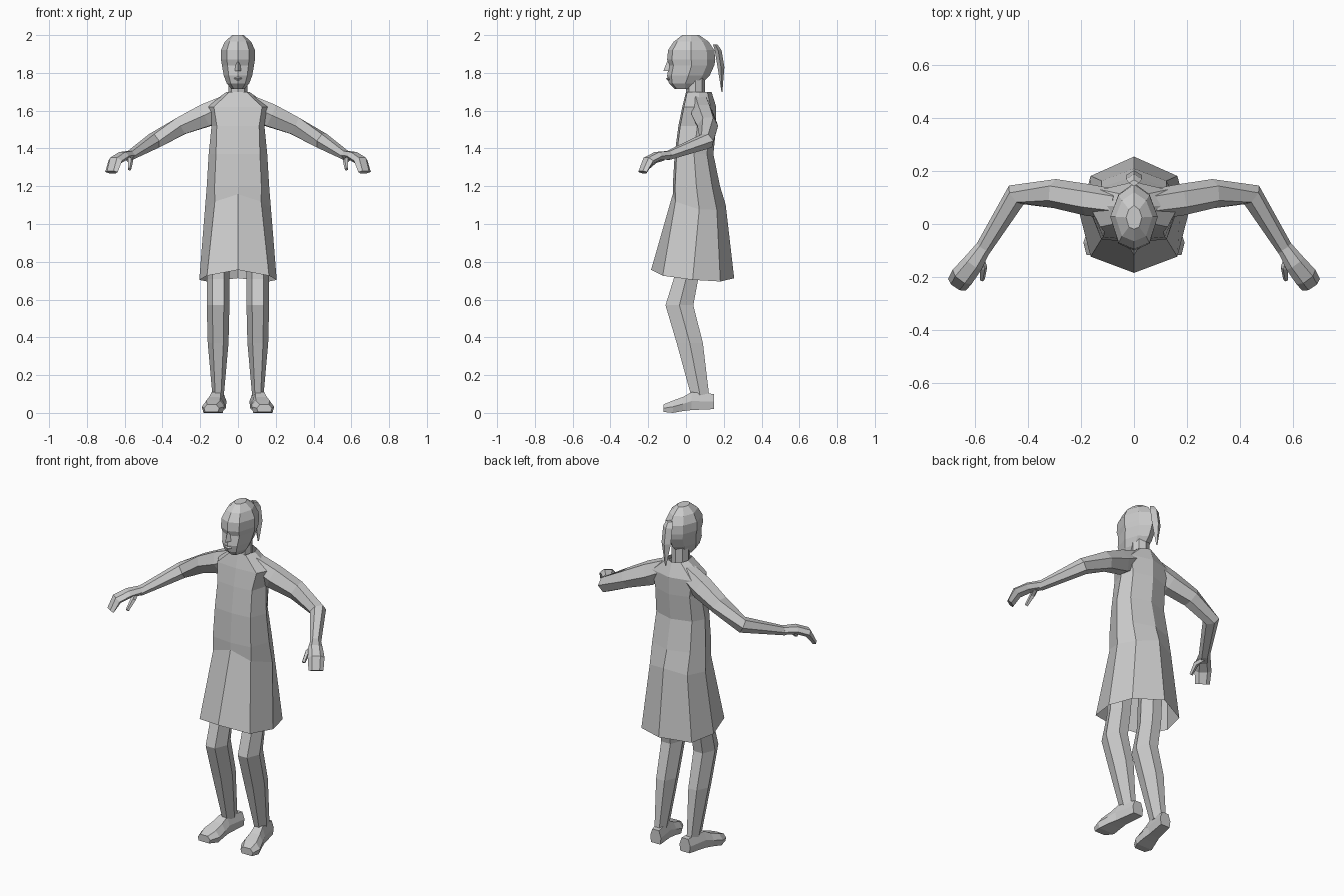
import bpy, bmesh
from math import cos, sin, tau
from mathutils import Vector

default_cube = bpy.data.objects.get("Cube")
if default_cube:
    bpy.data.objects.remove(default_cube)

colour = (0.6, 0.6, 0.6, 1)
grey = bpy.data.materials.new("plain_grey")
grey.use_nodes = True
grey.diffuse_color = colour
grey.node_tree.nodes["Principled BSDF"].inputs["Base Color"].default_value = colour

AXIS_X, AXIS_Y, AXIS_Z = Vector.Fill(3), Vector.Fill(3), Vector.Fill(3)
AXIS_X.x = AXIS_Y.y = AXIS_Z.z = 1


def loft(name, rings, capped=True):
    """Skin a list of equal rings with flat faces, closing the ends if capped."""
    bm = bmesh.new()
    rows = [[bm.verts.new(point) for point in ring] for ring in rings]
    for lower, upper in zip(rows, rows[1:]):
        for i in range(len(lower)):
            bm.faces.new((lower[i - 1], lower[i], upper[i], upper[i - 1]))
    if capped:
        bm.faces.new(rows[0])
        bm.faces.new(rows[-1])
    bmesh.ops.recalc_face_normals(bm, faces=bm.faces)
    mesh = bpy.data.meshes.new(name)
    bm.to_mesh(mesh)
    bm.free()
    mesh.materials.append(grey)
    part = bpy.data.objects.new(name, mesh)
    bpy.context.collection.objects.link(part)
    return part


def oval(centre, across, along, sides=6):
    """Regular polygon stretched along two direction vectors."""
    angles = [tau * i / sides for i in range(sides)]
    return [Vector(centre) + across * cos(a) + along * sin(a) for a in angles]


def body_ring(z, front, back, width, flat=.75, bulge=.05, tilt=0):
    """Symmetric eight-sided ring with a flattened front and rounder back."""
    depth, middle = back - front, (front + back) / 2
    outline = [(0, front), (flat * width, front + bulge * depth), (width, middle),
               (flat * width, back - depth / 6), (0, back)]
    outline += [(-x, y) for x, y in reversed(outline[1:-1])]
    return [Vector((x, y, z + tilt * (middle - y - 1.5 * abs(x)))) for x, y in outline]


def tube(name, path, side, sides=6):
    """Loft along a path of (x, y, z, half width, half height), mirrored by side."""
    points = [Vector(step[:3]) for step in path]
    rings = []
    for i, (*centre, width, height) in enumerate(path):
        ahead = points[min(i + 1, len(points) - 1)]
        behind = points[max(i - 1, 0)]
        direction = (ahead - behind).normalized()
        across = direction.cross(AXIS_Z).normalized()
        upward = across.cross(direction)
        ring = oval(centre, across * width, upward * height, sides)
        rings.append([Vector((side * p.x, p.y, p.z)) for p in ring])
    return loft(name, rings)


# Dress: open flared skirt, fitted bodice and sloping shoulders
loft("dress", [
    body_ring(.735, -.185, .255, .205, flat=.8, bulge=.14, tilt=.1),
    body_ring(1.13, -.07, .21, .175, flat=.7, tilt=.2),
    body_ring(1.2, -.07, .18, .165),
    body_ring(1.37, -.06, .145, .155),
    body_ring(1.52, -.04, .16, .14, flat=.8),
    body_ring(1.62, -.02, .16, .17),
    body_ring(1.7, 0, .135, .06),
], capped=False)

# Neck
loft("neck", [oval((0, .05, z), AXIS_X * .05, AXIS_Y * .05, sides=8) for z in (1.67, 1.78)])

# Head: chin, jaw, mouth, eye sockets, brow, forehead and crown
head_levels = [
    (1.715, -.06, .05, .035), (1.745, -.09, .085, .06), (1.785, -.1, .125, .075),
    (1.84, -.09, .15, .085), (1.87, -.1, .155, .09), (1.92, -.095, .15, .09),
    (1.965, -.065, .12, .07), (2, -.02, .07, .03)]
loft("head", [body_ring(*level, flat=.65, bulge=.1) for level in head_levels])

# Nose: a wedge widening downwards
loft("nose", [oval((0, y, z), AXIS_Y * -size, AXIS_X * size, sides=3)
              for y, z, size in ((-.09, 1.86, .01), (-.1, 1.81, .02))])

# Lips: a diamond section fading out at the corners of the mouth
loft("lips", [oval((x, -.09, 1.77), AXIS_Y * size, AXIS_Z * size, sides=4)
              for x, size in ((-.02, .004), (0, .016), (.02, .004))])

# Ponytail: narrow root, wide middle and pointed end
loft("ponytail", [oval((0, y, z), AXIS_X * width, AXIS_Y * .6 * width, sides=4)
                  for y, z, width in ((.155, 1.95, .02), (.17, 1.92, .03),
                                      (.185, 1.83, .03), (.19, 1.7, .004))])

for label, side in (("left", 1), ("right", -1)):
    # Arm: shoulder, upper arm, elbow and wrist
    tube(label + "_arm", [
        (.06, .075, 1.63, .055, .06), (.17, .09, 1.575, .06, .07),
        (.3, .115, 1.52, .055, .055), (.445, .11, 1.44, .045, .045),
        (.575, -.1, 1.36, .03, .025)], side)

    # Hand: wrist, palm, knuckles and bent fingertips
    tube(label + "_hand", [
        (.57, -.09, 1.365, .03, .025), (.61, -.15, 1.36, .04, .025),
        (.65, -.2, 1.335, .045, .025), (.67, -.23, 1.275, .04, .015)], side)
    tube(label + "_thumb", [
        (.585, -.12, 1.35, .015, .015), (.57, -.165, 1.335, .015, .015),
        (.575, -.21, 1.29, .01, .01)], side, sides=5)

    # Leg: thigh, hem, knee, calf and ankle
    leg_levels = [(.01, .9, .06, .075), (0, .71, .06, .075), (-.035, .57, .06, .085),
                  (.02, .37, .055, .08), (.075, .09, .03, .055)]
    loft(label + "_leg", [oval((side * .105, y, z), AXIS_X * width, AXIS_Y * depth)
                          for y, z, width, depth in leg_levels])

    # Shoe: from heel to toe, splayed outwards and narrowing at the top
    shoe_rings = []
    for y, width, top, sole in ((.147, .035, .1, .02), (.03, .04, .11, .015),
                                (-.015, .05, .085, .01), (-.07, .06, .065, 0),
                                (-.118, .04, .045, .005)):
        middle = side * (.12 - y / 6)
        low, high = width * .85, width * .6
        waist = (top + sole) / 2
        section = [(-low, sole), (low, sole), (width, waist),
                   (high, top), (-high, top), (-width, waist)]
        shoe_rings.append([Vector((middle + x, y, z)) for x, z in section])
    loft(label + "_shoe", shoe_rings)
